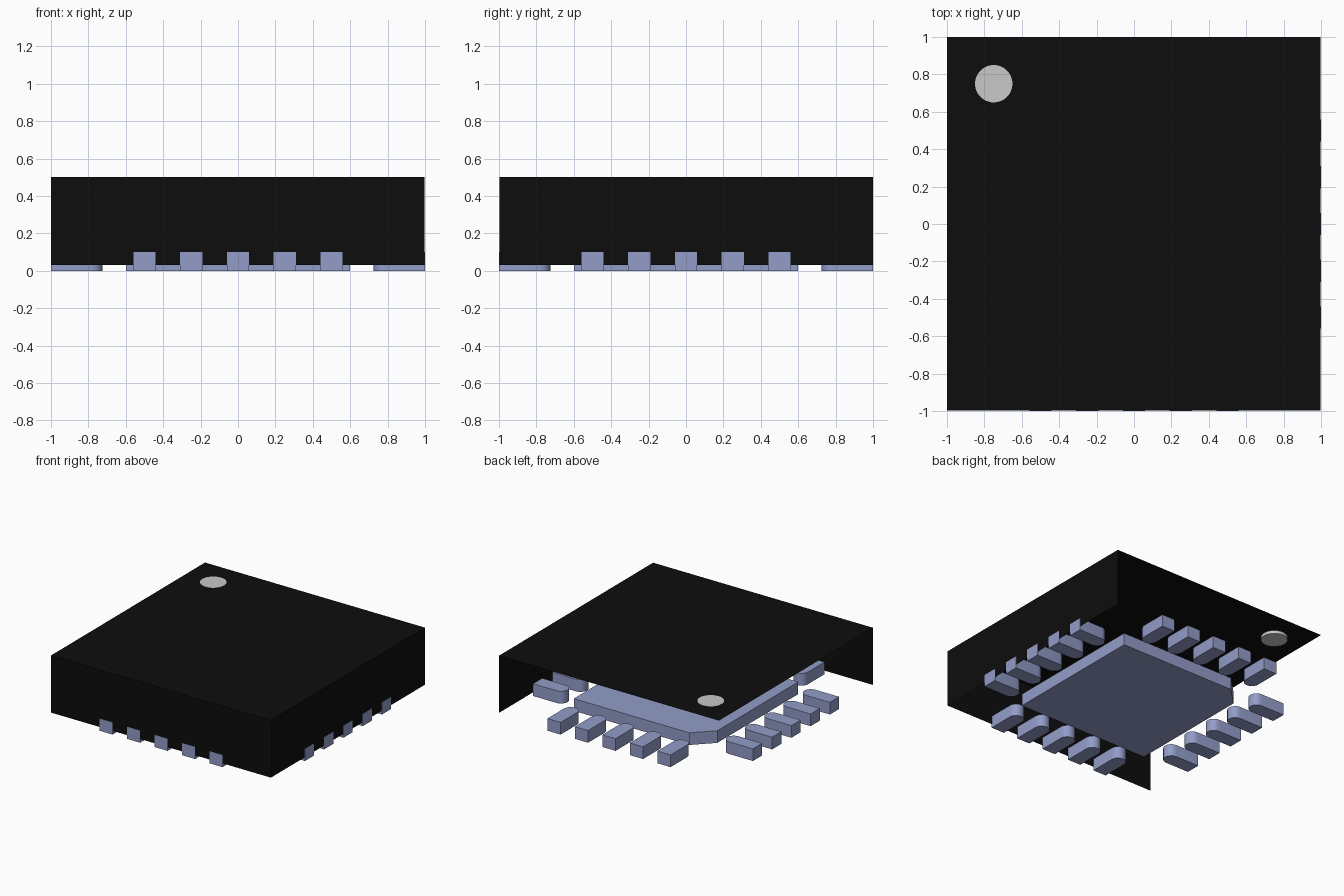
import bpy, bmesh, math

if "Cube" in bpy.data.objects:
    bpy.data.objects.remove(bpy.data.objects["Cube"], do_unlink=True)


def material(name, rgb):
    m = bpy.data.materials.new(name)
    m.use_nodes = True
    m.diffuse_color = (*rgb, 1)
    m.node_tree.nodes["Principled BSDF"].inputs["Base Color"].default_value = (*rgb, 1)
    return m


BLACK = material("black_epoxy", (0.004, 0.004, 0.004))
METAL = material("lavender_metal", (0.29, 0.335, 0.58))
GREY = material("light_grey", (0.58, 0.58, 0.58))


def finish(name, bm, mat, smooth=False):
    bmesh.ops.recalc_face_normals(bm, faces=bm.faces)
    mesh = bpy.data.meshes.new(name)
    bm.to_mesh(mesh)
    bm.free()
    mesh.materials.append(mat)
    obj = bpy.data.objects.new(name, mesh)
    bpy.context.collection.objects.link(obj)
    if smooth:
        bpy.ops.object.select_all(action='DESELECT')
        obj.select_set(True)
        bpy.context.view_layer.objects.active = obj
        bpy.ops.object.shade_smooth_by_angle(angle=math.radians(30))
    return obj


def prism(name, outline, z0, z1, mat, smooth=False):
    """Extrude a flat outline from z0 up to z1."""
    bm = bmesh.new()
    base = bm.faces.new([bm.verts.new((x, y, z0)) for x, y in outline])
    out = bmesh.ops.extrude_face_region(bm, geom=[base], use_keep_orig=True)
    top = [v for v in out["geom"] if isinstance(v, bmesh.types.BMVert)]
    bmesh.ops.translate(bm, verts=top, vec=(0, 0, z1 - z0))
    return finish(name, bm, mat, smooth)


# Package shell: only the top, front and right walls exist
F = 0.998  # walls sit a hair behind the lead ends
T, B = 0.5, 0.03
bm = bmesh.new()
for quad in (
    [(-1, -F, T), (F, -F, T), (F, 1, T), (-1, 1, T)],
    [(-1, -F, B), (F, -F, B), (F, -F, T), (-1, -F, T)],
    [(F, -F, B), (F, 1, B), (F, 1, T), (F, -F, T)],
):
    bm.faces.new([bm.verts.new(p) for p in quad])
bmesh.ops.remove_doubles(bm, verts=bm.verts, dist=1e-5)
finish("package_shell", bm, BLACK)

# Orientation dot set into the top
dot = [(-0.75 + 0.1 * math.cos(a), 0.75 + 0.1 * math.sin(a))
       for a in (math.tau * i / 48 for i in range(48))]
prism("orientation_dot", dot, 0.475, 0.501, GREY, True)

# Thermal pad with one chamfered corner
P, C = 0.6, 0.15
prism("thermal_pad", [(-P, -P), (P, -P), (P, P), (-P + C, P), (-P, P - C)], 0, 0.1, METAL)

# Leads: square outer end, rounded inner end, five per side
W, INNER = 0.06, 0.725
lead = [(-W, -1), (W, -1)] + [
    (W * math.cos(a), -INNER - W + W * math.sin(a))
    for a in (math.pi * i / 12 for i in range(13))]
for side, turn in (("front", 0), ("right", 1), ("back", 2), ("left", 3)):
    c, s = round(math.cos(turn * math.pi / 2)), round(math.sin(turn * math.pi / 2))
    for i in range(5):
        off = -0.5 + 0.25 * i
        pts = [((x + off) * c - y * s, (x + off) * s + y * c) for x, y in lead]
        prism(f"{side}_lead_{i + 1}", pts, 0, 0.1, METAL, True)
